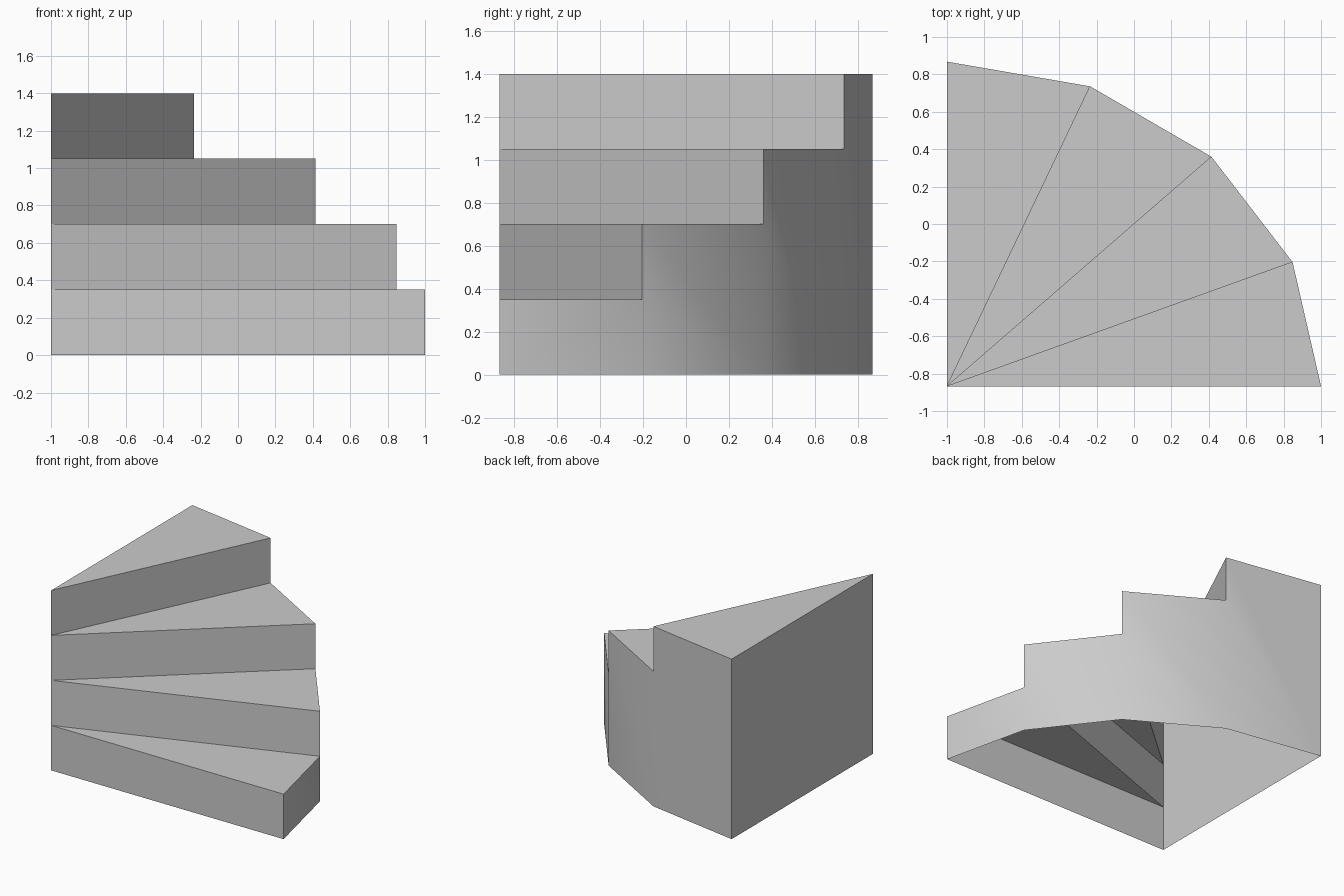
import bpy, bmesh, math

cube = bpy.data.objects.get("Cube")
if cube:
    bpy.data.objects.remove(cube)

STEPS = 4
RISE = 0.35
RX, RY = 2.0, 1.736          # quarter-ellipse plan
CX, CY = -RX / 2, -RY / 2    # newel corner where all treads meet

# Single stone-grey material
mat = bpy.data.materials.new("plain_grey")
mat.use_nodes = True
grey = (0.6, 0.6, 0.6, 1)
mat.diffuse_color = grey
mat.node_tree.nodes["Principled BSDF"].inputs["Base Color"].default_value = grey

bm = bmesh.new()


def column(x, y, levels):
    return {k: bm.verts.new((x, y, k * RISE)) for k in levels}


# Vertical columns of points: the inner corner and each rim corner
inner = column(CX, CY, range(STEPS + 1))
rim = []
for i in range(STEPS + 1):
    a = math.pi / 2 * i / STEPS
    levels = {0, i, min(i + 1, STEPS)}
    rim.append(column(CX + RX * math.cos(a), CY + RY * math.sin(a), levels))

for i in range(STEPS):
    top = i + 1
    a, b = rim[i], rim[i + 1]
    # Riser and wedge tread
    bm.faces.new((inner[i], a[i], a[top], inner[top]))
    bm.faces.new((inner[top], a[top], b[top]))
    # Outer wall panel down to the floor
    wall = [a[0], b[0], b[top], a[top]]
    if i:
        wall.append(a[i])
    bm.faces.new(wall).smooth = True

# Tall end wall; the underside stays open
end = rim[STEPS]
bm.faces.new([end[0]] + [inner[k] for k in range(STEPS + 1)] + [end[STEPS]])

mesh = bpy.data.meshes.new("winder_stairs")
bm.normal_update()
bm.to_mesh(mesh)
bm.free()
mesh.materials.append(mat)
stairs = bpy.data.objects.new("winder_stairs", mesh)
bpy.context.collection.objects.link(stairs)

# Smooth the curved wall, keep the steps crisp
bpy.context.view_layer.objects.active = stairs
stairs.select_set(True)
bpy.ops.object.shade_smooth_by_angle(angle=math.radians(30))
